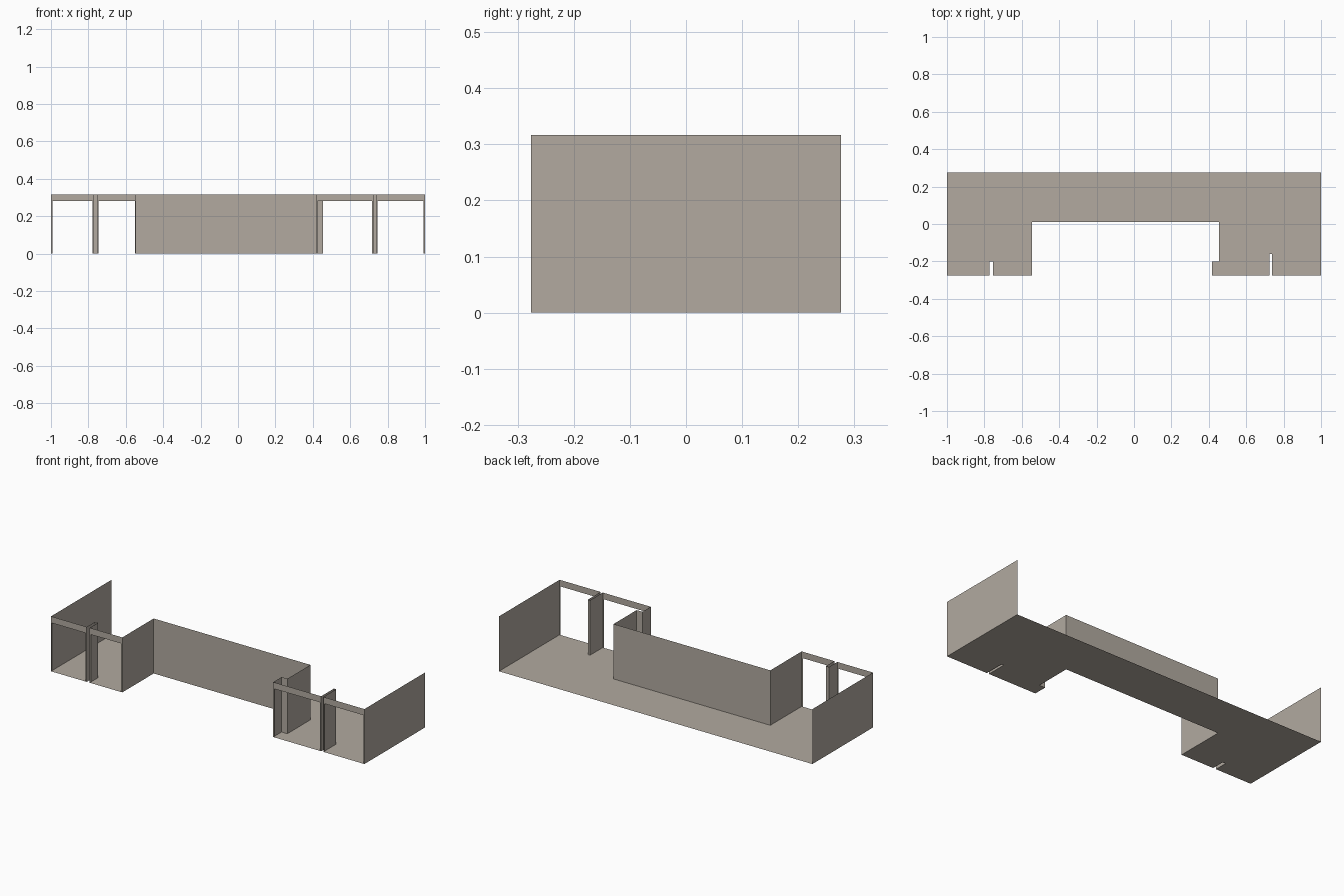
import bpy

if "Cube" in bpy.data.objects:
    bpy.data.objects.remove(bpy.data.objects["Cube"])

Y0, Y1, H, DOOR = -0.276, 0.276, 0.317, 0.28   # front, back, wall height, opening height

mat = bpy.data.materials.new("warm grey")
mat.diffuse_color = (0.445, 0.402, 0.352, 1.0)
mat.use_nodes = True
mat.node_tree.nodes["Principled BSDF"].inputs["Base Color"].default_value = mat.diffuse_color


def make(name, verts, faces):
    me = bpy.data.meshes.new(name)
    me.from_pydata(verts, [], faces)
    me.materials.append(mat)
    ob = bpy.data.objects.new(name, me)
    bpy.context.collection.objects.link(ob)
    return ob


def wall(name, a, b):
    """Thin vertical sheet from a to b, full height."""
    make(name, [(*a, 0), (*b, 0), (*b, H), (*a, H)], [(0, 1, 2, 3)])


def front_wall(name, x0, x1, post0, post1):
    """Front sheet with an opening between two slim posts, lintel above."""
    l, r = x0 + post0, x1 - post1
    pts = [(x0, 0), (l, 0), (l, DOOR), (r, DOOR), (r, 0), (x1, 0), (x1, H), (x0, H)]
    make(name, [(x, Y0, z) for x, z in pts], [tuple(range(8))])


# plan outline, counter-clockwise from the back left corner
plan = [(-1, Y1), (-1, Y0),
        (-0.772, Y0), (-0.772, -0.2), (-0.753, -0.2), (-0.753, Y0),   # left notch
        (-0.545, Y0), (-0.545, 0.01), (0.455, 0.01),                  # recess
        (0.455, -0.2), (0.418, -0.2), (0.418, Y0),                    # right step
        (0.724, Y0), (0.724, -0.16), (0.738, -0.16), (0.738, Y0),     # right notch
        (1, Y0), (1, Y1)]

# floor sheet
make("floor", [(x, y, 0) for x, y in plan], [tuple(range(len(plan)))])

# walls along the outline; the back stays open
for i, (a, b) in enumerate(zip(plan, plan[1:])):
    if a[1] == Y0 and b[1] == Y0:
        front_wall(f"front_wall_{i}", a[0], b[0], 0.007, 0.007)
    else:
        wall(f"wall_{i}", a, b)
